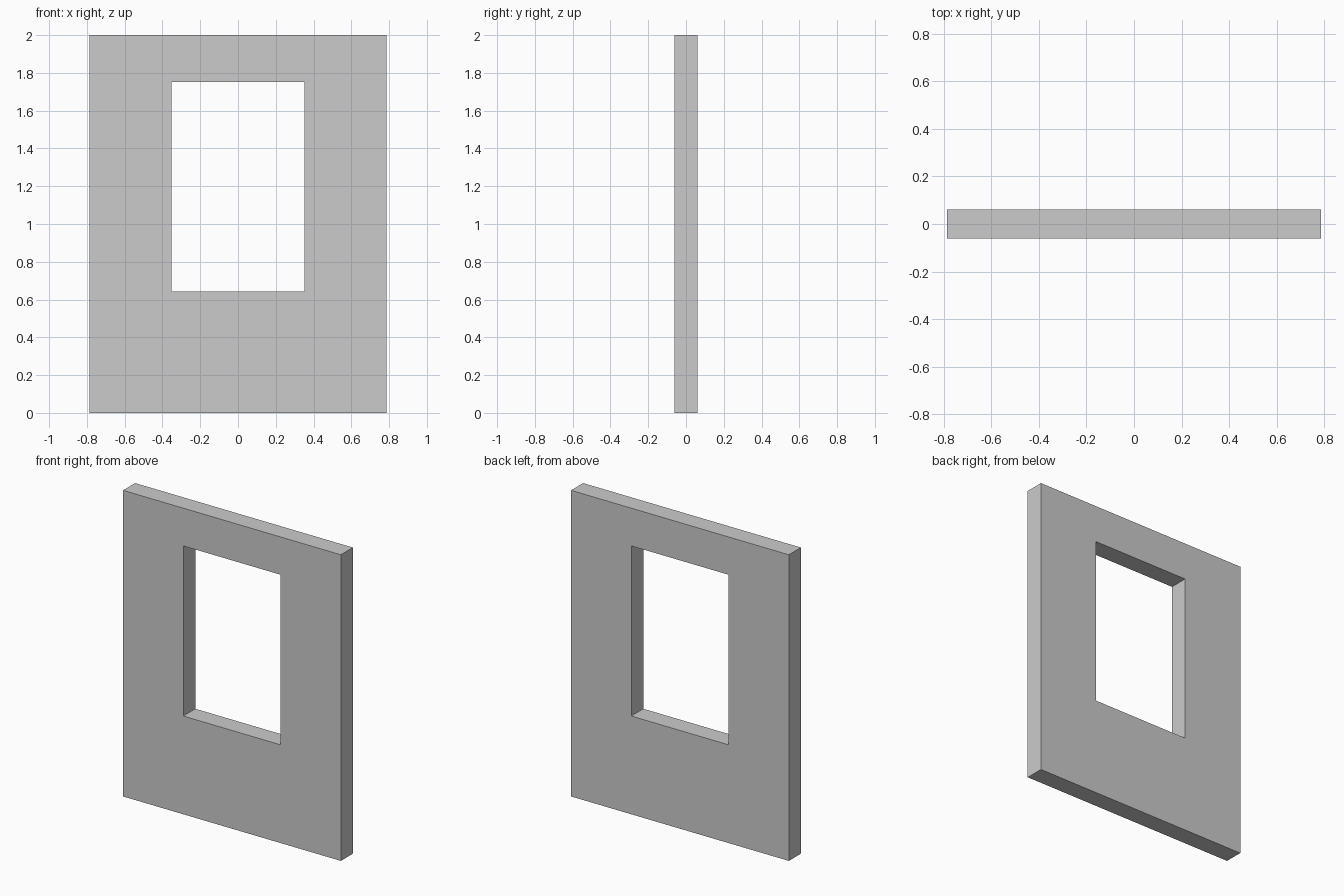
import bpy
import bmesh

if "Cube" in bpy.data.objects:
    bpy.data.objects.remove(bpy.data.objects["Cube"])

HALF_W, HEIGHT, HALF_T = 0.787, 2.0, 0.062
HOLE_HALF_W, HOLE_BOTTOM, HOLE_TOP = 0.352, 0.642, 1.753


def rectangle(bm, half_w, z0, z1, y):
    """Four corner vertices of an upright rectangle."""
    corners = [(-half_w, z0), (half_w, z0), (half_w, z1), (-half_w, z1)]
    return [bm.verts.new((x, y, z)) for x, z in corners]


# Wall panel: four closed loops bridged in a ring around the window opening
bm = bmesh.new()
loops = [
    rectangle(bm, HALF_W, 0, HEIGHT, -HALF_T),
    rectangle(bm, HOLE_HALF_W, HOLE_BOTTOM, HOLE_TOP, -HALF_T),
    rectangle(bm, HOLE_HALF_W, HOLE_BOTTOM, HOLE_TOP, HALF_T),
    rectangle(bm, HALF_W, 0, HEIGHT, HALF_T),
]
for i, a in enumerate(loops):
    b = loops[(i + 1) % 4]
    for j in range(4):
        k = (j + 1) % 4
        bm.faces.new((a[j], a[k], b[k], b[j]))
bmesh.ops.recalc_face_normals(bm, faces=bm.faces)

mesh = bpy.data.meshes.new("window_wall")
bm.to_mesh(mesh)
bm.free()
bpy.context.collection.objects.link(bpy.data.objects.new("window_wall", mesh))
